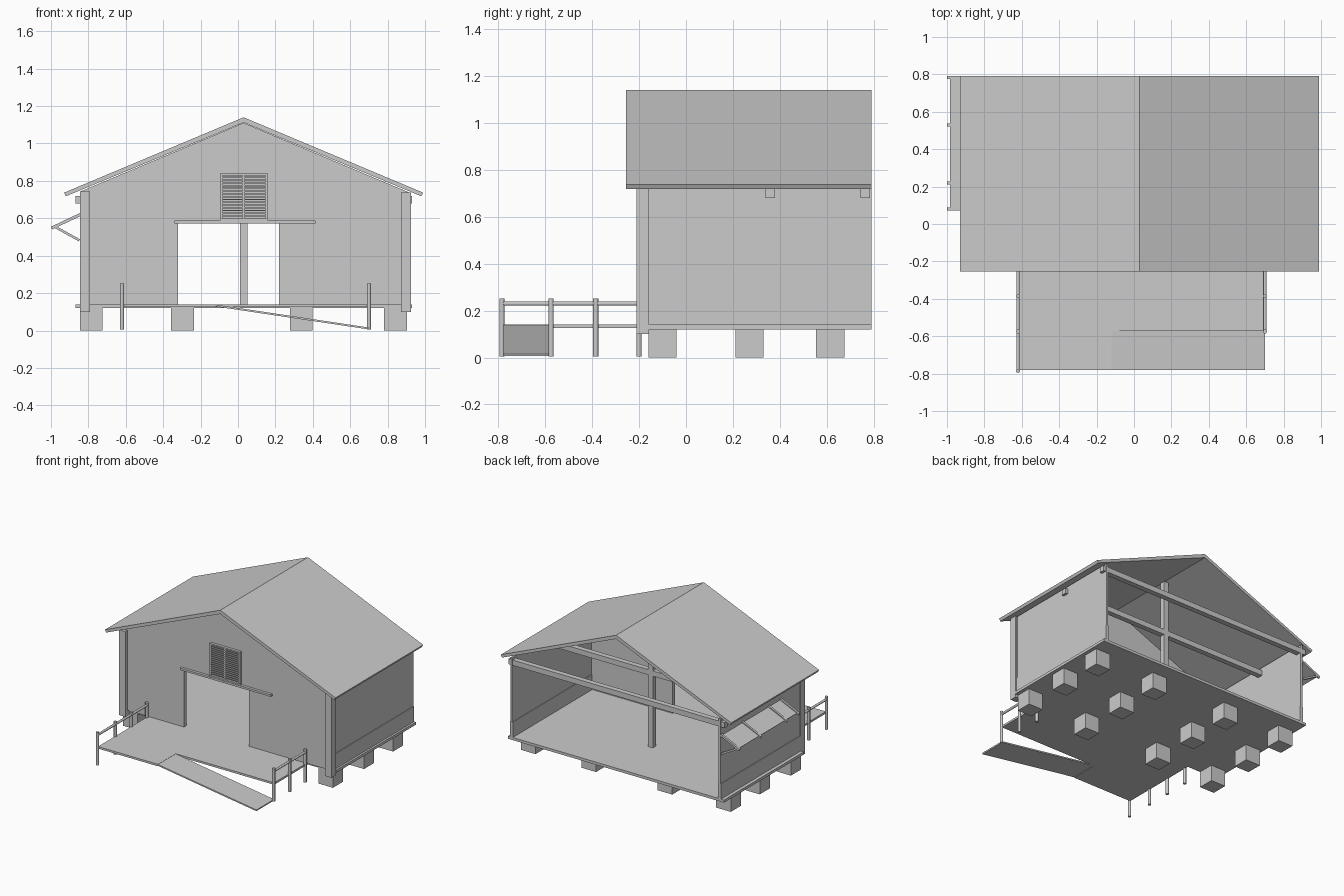
import bpy
import bmesh
import math
from mathutils import Vector

if "Cube" in bpy.data.objects:
    bpy.data.objects.remove(bpy.data.objects["Cube"])

grey = bpy.data.materials.new("plain_grey")
grey.use_nodes = True
GREY = (0.6, 0.6, 0.6, 1)
grey.diffuse_color = GREY
grey.node_tree.nodes["Principled BSDF"].inputs["Base Color"].default_value = GREY

MID = 0.03                 # x of the ridge line
FRONT, BACK = -0.16, 0.79  # floor ends
DECK = 0.14                # floor height
LEFT, RIGHT = MID + 0.885, MID - 0.875


def finish(name, bm):
    bmesh.ops.recalc_face_normals(bm, faces=bm.faces)
    mesh = bpy.data.meshes.new(name)
    bm.to_mesh(mesh)
    bm.free()
    mesh.materials.append(grey)
    obj = bpy.data.objects.new(name, mesh)
    bpy.context.collection.objects.link(obj)
    return obj


def box(name, x, y, z):
    """Box from three (low, high) ranges."""
    bm = bmesh.new()
    bmesh.ops.create_cube(bm, size=1)
    for v in bm.verts:
        v.co = [r[0] if c < 0 else r[1] for c, r in zip(v.co, (x, y, z))]
    return finish(name, bm)


def prism(name, points, y):
    """Extrude an x-z outline between two y values."""
    bm = bmesh.new()
    face = bm.faces.new([bm.verts.new((px, y[0], pz)) for px, pz in points])
    moved = bmesh.ops.extrude_face_region(bm, geom=[face])["geom"]
    verts = [g for g in moved if isinstance(g, bmesh.types.BMVert)]
    bmesh.ops.translate(bm, verts=verts, vec=(0, y[1] - y[0], 0))
    return finish(name, bm)


def rod(name, a, b, radius):
    """Round bar between two points."""
    a, b = Vector(a), Vector(b)
    bm = bmesh.new()
    bmesh.ops.create_cone(bm, cap_ends=True, segments=12, radius1=radius,
                          radius2=radius, depth=(b - a).length)
    turn = (b - a).to_track_quat("Z", "Y")
    for v in bm.verts:
        v.co = turn @ v.co + (a + b) / 2
    obj = finish(name, bm)
    for p in obj.data.polygons:
        p.use_smooth = len(p.vertices) == 4
    return obj


def strip(name, a, b, thick, y):
    """Sloping flat board seen edge-on in the x-z plane."""
    a, b = Vector(a), Vector(b)
    d = (b - a).normalized() * thick
    n = Vector((d.y, -d.x)) if d.x > 0 else Vector((-d.y, d.x))
    return prism(name, [a, b, b + n, a + n], y)


def under_roof(x):
    return 1.11 - 0.42 * abs(x - MID)


# Roof: one folded slab with square-cut eaves
roof = [(MID - 0.96, 0.737), (MID, 1.14), (MID + 0.96, 0.737),
        (MID + 0.95, 0.718), (MID, 1.112), (MID - 0.95, 0.718)]
prism("roof", roof, (-0.255, BACK))

# Floor and foundation blocks
box("floor", (MID - 0.9, MID + 0.9), (FRONT, BACK), (0.12, DECK))
for x in (-0.785, -0.297, 0.338, 0.842):
    for y in (-0.1, 0.27, 0.615):
        box("foundation_block", (x - 0.061, x + 0.061),
            (y - 0.06, y + 0.06), (0, 0.12))

# Front gable wall, notched for the doorway
door = (-0.32, 0.22)
prism("front_wall", [
    (RIGHT, DECK), (door[0], DECK), (door[0], 0.58), (door[1], 0.58),
    (door[1], DECK), (LEFT, DECK), (LEFT, under_roof(LEFT)), (MID, 1.11),
    (RIGHT, under_roof(RIGHT))], (-0.185, -0.155))
box("door_track", (-0.34, 0.415), (-0.205, -0.18), (0.572, 0.587))

# Side walls with thicker lower skirts, and front corner posts
for x, s in ((RIGHT, 1), (LEFT, -1)):
    def span(a, b):
        return sorted((x + s * a, x + s * b))
    top = under_roof(x)
    box("side_wall", span(0.005, 0.02), (FRONT, BACK), (DECK, top))
    box("wall_skirt", span(0, 0.025), (FRONT, BACK), (DECK, 0.255))
    box("corner_post", span(0 if s > 0 else -0.01, 0.053 if s > 0 else 0.043),
        (-0.21, -0.157), (0.1, top))

# Inner frame: king post and tie beams
box("king_post", (0.01, 0.05), (0.34, 0.38), (DECK, 1.1))
for y in (0.36, 0.765):
    box("tie_beam", (MID - 0.9, MID + 0.9), (y - 0.02, y + 0.02), (0.68, 0.72))

# Louvred gable vent: two leaves
box("vent_backing", (-0.09, 0.155), (-0.19, -0.184), (0.6, 0.83))
for z in (0.594, 0.834):
    box("vent_rail", (-0.097, 0.16), (-0.205, -0.18), (z - 0.005, z + 0.005))
for x in (-0.09, 0.03, 0.153):
    box("vent_stile", (x - 0.006, x + 0.006), (-0.203, -0.18), (0.595, 0.835))
for i in range(15):
    z = 0.612 + i * 0.0148
    box("vent_slat", (-0.09, 0.153), (-0.2, -0.18), (z - 0.0035, z + 0.0035))

# Landing and ramp
box("landing", (-0.62, 0.7), (-0.57, FRONT), (0.125, DECK))
box("landing_extension", (-0.62, -0.12), (-0.78, -0.57), (0.125, DECK))
strip("ramp", (-0.13, DECK), (0.7, 0.016), 0.01, (-0.78, -0.57))

# Handrails on round posts
for x, ys in ((-0.62, (-0.785, -0.575, -0.385, -0.2)),
              (0.7, (-0.575, -0.385, -0.2))):
    for y in ys:
        rod("rail_post", (x, y, 0.005), (x, y, 0.252), 0.011)
    for a, b in zip(ys, ys[1:]):
        rod("handrail", (x, a, 0.23), (x, b, 0.23), 0.009)

# Side awning: sloping panel on four brackets
strip("awning_panel", (-0.985, 0.556), (RIGHT, 0.618), 0.005, (0.08, 0.785))
for y in (0.08, 0.22, 0.53, 0.782):
    edge = (y - 0.008, y + 0.008)
    strip("awning_arm", (-1.0, 0.555), (RIGHT, 0.628), 0.016, edge)
    strip("awning_strut", (-0.975, 0.56), (RIGHT, 0.488), 0.013, edge)
